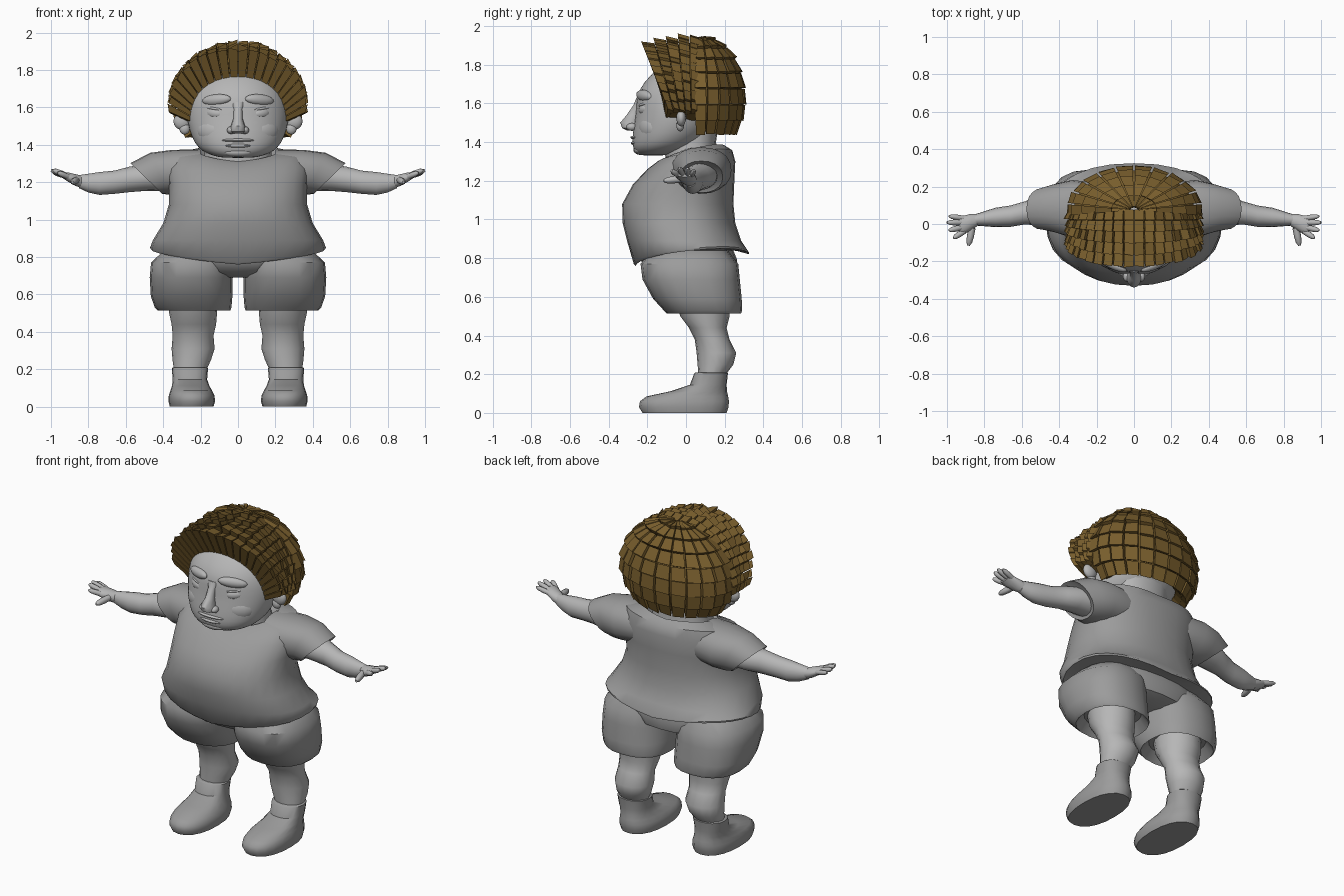
import bpy, bmesh, random
from math import sin, cos, pi, radians, copysign
from mathutils import Vector, Matrix

if "Cube" in bpy.data.objects:
    bpy.data.objects.remove(bpy.data.objects["Cube"])

random.seed(4)


def material(name, *rgb):
    m = bpy.data.materials.new(name)
    m.diffuse_color = (*rgb, 1)
    m.use_nodes = True
    m.node_tree.nodes["Principled BSDF"].inputs["Base Color"].default_value = m.diffuse_color
    return m


brown = material("hair_brown", .19, .112, .026)
skin = material("skin_grey", .47, .47, .47)
cloth = material("cloth_grey", .33, .33, .33)


def finish(name, bm, mat, mirror=False, subdiv=0, smooth=True):
    bmesh.ops.recalc_face_normals(bm, faces=bm.faces)
    me = bpy.data.meshes.new(name)
    bm.to_mesh(me)
    bm.free()
    me.materials.append(mat)
    ob = bpy.data.objects.new(name, me)
    bpy.context.collection.objects.link(ob)
    if smooth:
        bpy.ops.object.select_all(action='DESELECT')
        ob.select_set(True)
        bpy.context.view_layer.objects.active = ob
        bpy.ops.object.shade_smooth_by_angle(angle=radians(45))
    if mirror:
        ob.modifiers.new("mirror", 'MIRROR').use_mirror_merge = False
    if subdiv:
        sub = ob.modifiers.new("subdiv", 'SUBSURF')
        sub.levels = sub.render_levels = subdiv
    return ob


def add_loft(bm, rings, n=20, e=0.9):
    """Skin over rings given as (centre, u axis, v axis, side lift)."""
    pw = lambda t: copysign(abs(t) ** e, t)
    rows = []
    for c, u, v, lift in rings:
        row = []
        for i in range(n):
            a = 2 * pi * i / n
            p = Vector(c) + Vector(u) * pw(cos(a)) + Vector(v) * pw(sin(a))
            p.z += lift * abs(cos(a))
            row.append(bm.verts.new(p))
        rows.append(row)
    for r, s in zip(rows, rows[1:]):
        for i in range(n):
            j = (i + 1) % n
            bm.faces.new((r[i], r[j], s[j], s[i]))
    bm.faces.new(rows[0])
    bm.faces.new(rows[-1])


def loft(name, mat, rings, n=20, e=0.9, **kw):
    bm = bmesh.new()
    add_loft(bm, rings, n, e)
    return finish(name, bm, mat, **kw)


def level(z, x, w, yf, yb, tilt=0, lift=0):
    """Horizontal ring; the back is raised and the front lowered by tilt."""
    return ((x, (yf + yb) / 2, z), (w, 0, 0), (0, (yb - yf) / 2, tilt), lift)


def across(x, y, z, ry, rz, slant=0):
    """Upright ring for the arms."""
    return ((x, y, z), (0, ry, 0), (slant, 0, rz), 0)


def balls(name, specs, **kw):
    """Ellipsoids given as (centre, radii, roll, yaw)."""
    bm = bmesh.new()
    for loc, size, roll, yaw in specs:
        m = (Matrix.Translation(loc) @ Matrix.Rotation(radians(yaw), 4, 'Z')
             @ Matrix.Rotation(radians(roll), 4, 'Y') @ Matrix.Diagonal((*size, 1)))
        bmesh.ops.create_uvsphere(bm, u_segments=16, v_segments=10, radius=1, matrix=m)
    return finish(name, bm, skin, **kw)


# Shirt body and sleeves
loft("shirt", cloth, [level(.84, 0, .40, -.23, .26),
                      level(.79, 0, .465, -.26, .325, .03, .05),
                      level(.80, 0, .47, -.27, .325, .03, .05),
                      level(.89, 0, .455, -.305, .285),
                      level(.98, 0, .40, -.327, .255),
                      level(1.08, 0, .37, -.33, .245),
                      level(1.19, 0, .37, -.275, .25, .01),
                      level(1.28, 0, .38, -.20, .255, .02),
                      level(1.325, 0, .34, -.15, .24, .03, .025),
                      level(1.345, 0, .22, -.11, .20, .035, .025),
                      level(1.31, 0, .17, -.08, .16, .035)], n=28, e=.88)
loft("sleeve", cloth, [across(.20, .07, 1.26, .15, .115),
                       across(.33, .08, 1.255, .155, .118, .02),
                       across(.42, .085, 1.245, .13, .112, .05),
                       across(.49, .08, 1.22, .11, .082, .085),
                       across(.47, .08, 1.22, .08, .062, .06)], mirror=True)

# Arms
loft("arm", skin, [across(.38, .08, 1.235, .09, .08),
                   across(.50, .075, 1.225, .085, .072),
                   across(.58, .06, 1.215, .062, .068),
                   across(.66, .042, 1.20, .057, .062),
                   across(.74, .035, 1.193, .052, .061),
                   across(.80, .028, 1.195, .04, .05),
                   across(.85, .022, 1.203, .03, .035)], n=16, e=1, mirror=True)

# Hands with palm, four fingers and thumb
bm = bmesh.new()
add_loft(bm, [across(.83, .025, 1.20, .03, .034), across(.87, .01, 1.212, .044, .032),
              across(.91, -.005, 1.228, .05, .025), across(.935, -.006, 1.236, .045, .016)], 14, 1)
fingers = [((.91, .03, 1.23), (.99, .042, 1.252), .014), ((.92, .008, 1.236), (1.0, .008, 1.264), .015),
           ((.92, -.018, 1.236), (.99, -.034, 1.266), .015), ((.91, -.04, 1.23), (.965, -.075, 1.252), .015),
           ((.865, -.02, 1.21), (.885, -.115, 1.20), .018)]
for a, b, r in fingers:
    a, b = Vector(a), Vector(b)
    side = (b - a).cross(Vector((0, 0, 1))).normalized()
    up = side.cross(b - a).normalized()
    add_loft(bm, [(a.lerp(b, t), side * r * k, up * r * k, 0)
                  for t, k in ((0, 1), (.45, 1.05), (.8, .9), (1, .4))], 8, 1)
finish("hand", bm, skin, mirror=True)

# Shorts: hips and two wide legs
loft("shorts_hips", cloth, [level(.69, 0, .12, -.10, .18), level(.72, 0, .30, -.19, .25),
                            level(.79, 0, .42, -.235, .265), level(.90, 0, .36, -.22, .22)], n=24)
loft("shorts_leg", cloth, [level(.57, .235, .15, -.06, .25),
                           level(.515, .235, .195, -.10, .285),
                           level(.53, .24, .205, -.115, .29),
                           level(.59, .248, .218, -.17, .288),
                           level(.69, .25, .222, -.225, .278),
                           level(.77, .245, .22, -.235, .27),
                           level(.86, .20, .17, -.17, .20)], e=.85, mirror=True)

# Bare legs
loft("leg", skin, [level(.60, .24, .13, -.06, .23), level(.50, .24, .128, -.03, .225),
                   level(.44, .236, .119, .015, .21), level(.38, .24, .109, .045, .225),
                   level(.31, .24, .115, .055, .26), level(.25, .247, .103, .06, .245),
                   level(.19, .257, .085, .065, .20)], n=16, e=1, mirror=True)

# Shoes
loft("shoe", cloth, [level(0, .248, .117, -.225, .21), level(.03, .247, .125, -.243, .22),
                     level(.06, .248, .122, -.238, .222), level(.085, .25, .112, -.205, .218),
                     level(.112, .253, .10, -.08, .212), level(.145, .257, .092, .02, .21),
                     level(.205, .257, .097, .043, .217), level(.21, .257, .09, .05, .21)],
     e=.88, mirror=True)

# Neck and head
loft("neck", skin, [level(1.28, 0, .19, -.10, .17, .03), level(1.38, 0, .175, -.11, .155, .02),
                    level(1.50, 0, .18, -.10, .17)])
loft("head", skin, [level(1.33, 0, .07, -.22, -.13), level(1.337, 0, .125, -.25, -.06),
                    level(1.365, 0, .195, -.275, .04), level(1.41, 0, .235, -.28, .11),
                    level(1.48, 0, .263, -.272, .17), level(1.56, 0, .277, -.258, .20),
                    level(1.64, 0, .265, -.258, .21), level(1.71, 0, .24, -.22, .20),
                    level(1.78, 0, .19, -.15, .17), level(1.82, 0, .11, -.08, .12)],
     n=28, e=.97, subdiv=1)

# Face details, mostly sunk into the head
loft("nose", skin, [level(1.46, 0, .03, -.305, -.25), level(1.472, 0, .042, -.33, -.24),
                    level(1.50, 0, .038, -.34, -.24), level(1.54, 0, .025, -.307, -.23),
                    level(1.59, 0, .024, -.272, -.22), level(1.63, 0, .04, -.256, -.21)], n=12, e=1)
balls("nostril", [((.037, -.28, 1.478), (.022, .028, .02), 0, 0)], mirror=True)
balls("eye", [((.125, -.215, 1.568), (.05, .024, .028), -6, 26)], mirror=True)
balls("eyelid", [((.125, -.213, 1.594), (.058, .022, .01), -8, 27),
                 ((.125, -.213, 1.541), (.05, .02, .009), 2, 27)], mirror=True)
balls("brow", [((.115, -.215, 1.64), (.085, .026, .03), 5, 25)], mirror=True)
balls("cheek", [((.14, -.185, 1.475), (.09, .05, .07), 0, 30)], mirror=True)
balls("lips", [((0, -.255, 1.424), (.09, .033, .011), 0, 0), ((0, -.255, 1.395), (.075, .03, .013), 0, 0)])
balls("chin", [((0, -.238, 1.36), (.08, .034, .026), 0, 0)])
balls("ear", [((.30, -.025, 1.525), (.045, .025, .045), 20, 0),
              ((.285, -.03, 1.485), (.028, .02, .03), 0, 0)], mirror=True)


# Hair: overlapping wedges in arches over the front and rings round the crown
def mix(a, b, t):
    return a + (b - a) * t


def front_point(a, s, k):
    a = radians(a)
    yt = mix(mix(-.15, .07, s), mix(-.225, .08, s), k)
    yb = mix(mix(-.11, .05, s), mix(-.11, .06, s), k)
    top = mix(1.735 + .10 * s, 1.948 - .05 * (1 - s) ** 2, k)
    zc, w = mix(1.55, 1.61, k), mix(.255, .362, k)
    return Vector((w * sin(a), mix(yt, yb, 1 - cos(a)), zc + (top - zc) * cos(a)))


def back_point(phi, s, k):
    phi, th = radians(phi), radians(mix(4, 130, s))
    f = mix(.76, 1, k)
    return Vector((.36 * f * sin(th) * cos(phi), .075 + .235 * f * sin(th) * sin(phi),
                   1.64 + .31 * f * cos(th)))


def wedges(bm, point, a0, a1, cols, rows, gap, k0, k1, lift, lift_low):
    for j in range(rows):
        for i in range(cols):
            lo, hi = i + gap, i + 1 - gap
            s0, s1 = (j + gap * .6) / rows, (j + 1 - gap * .4) / rows
            ka, kb = (k1, k1 + lift) if lift_low else (k1 + lift, k1)
            jit = [random.uniform(-.6, .4) * lift for _ in range(2)]
            quad = [(lo, s0, ka + jit[0]), (hi, s0, ka + jit[1]), (hi, s1, kb + jit[1]), (lo, s1, kb + jit[0])]
            ang = [mix(a0, a1, q[0] / cols) for q in quad]
            inn = [bm.verts.new(point(a, q[1], k0)) for a, q in zip(ang, quad)]
            out = [bm.verts.new(point(a, q[1], q[2])) for a, q in zip(ang, quad)]
            bm.faces.new(inn[::-1])
            bm.faces.new(out)
            for p in range(4):
                r = (p + 1) % 4
                bm.faces.new((inn[p], inn[r], out[r], out[p]))


for name, gap, k0, k1, lift, inset in (("hair_cap", 0, 0, .6, 0, .12), ("hair_wedges", .06, 0, .93, .16, 0)):
    bm = bmesh.new()
    wedges(bm, lambda a, s, k: front_point(a, mix(inset, 1, s), k), -98, 98, 22, 5, gap, k0, k1, lift, False)
    wedges(bm, back_point, -8, 188, 12, 8, gap, k0, k1, lift, True)
    finish(name, bm, brown, smooth=False)
